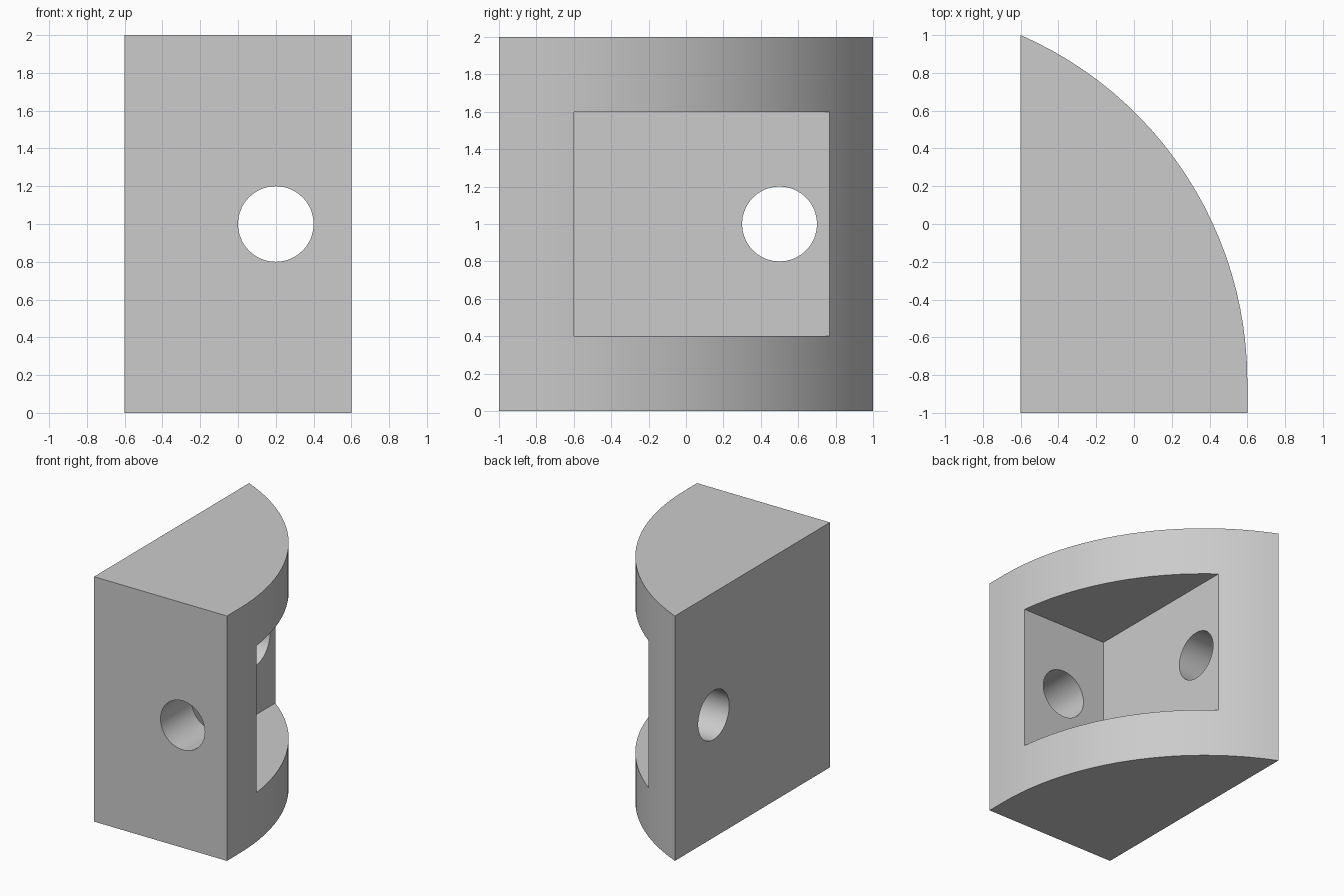
import bpy
import bmesh
from math import pi, asin, sin, cos
from mathutils import Matrix, Vector

old = bpy.data.objects.get("Cube")
if old:
    bpy.data.objects.remove(old, do_unlink=True)

RADIUS = 2.0
CENTRE = Vector((-1.4, 1 - (RADIUS**2 - 0.8**2) ** 0.5))
STEPS = 24

grey = bpy.data.materials.new("plain grey")
grey.use_nodes = True
colour = (0.6, 0.6, 0.6, 1)
grey.diffuse_color = colour
grey.node_tree.nodes["Principled BSDF"].inputs["Base Color"].default_value = colour


def make_object(name, bm):
    bmesh.ops.recalc_face_normals(bm, faces=bm.faces)
    mesh = bpy.data.meshes.new(name)
    bm.to_mesh(mesh)
    bm.free()
    mesh.materials.append(grey)
    obj = bpy.data.objects.new(name, mesh)
    bpy.context.collection.objects.link(obj)
    return obj


def box(name, low, high):
    low, high = Vector(low), Vector(high)
    bm = bmesh.new()
    matrix = Matrix.Translation((low + high) / 2) @ Matrix.Diagonal((*(high - low), 1))
    bmesh.ops.create_cube(bm, size=1, matrix=matrix)
    return make_object(name, bm)


def drill(name, centre, axis, length):
    bm = bmesh.new()
    matrix = Matrix.Translation(centre) @ Matrix.Rotation(pi / 2, 4, axis)
    bmesh.ops.create_cone(bm, cap_ends=True, segments=64, radius1=0.2,
                          radius2=0.2, depth=length, matrix=matrix)
    return make_object(name, bm)


def cut(target, cutter):
    cutter.hide_render = True
    mod = target.modifiers.new(cutter.name, "BOOLEAN")
    mod.operation = "DIFFERENCE"
    mod.solver = "EXACT"
    mod.object = cutter
    bpy.context.view_layer.objects.active = target
    bpy.ops.object.modifier_apply(modifier=mod.name)
    bpy.data.objects.remove(cutter, do_unlink=True)


# Block: flat front and side, with one curved side
end_angle = asin((1 - CENTRE.y) / RADIUS)
outline = [(-0.6, -1), (0.6, -1)]
for i in range(STEPS + 1):
    a = end_angle * i / STEPS
    outline.append((CENTRE.x + RADIUS * cos(a), CENTRE.y + RADIUS * sin(a)))
bm = bmesh.new()
base = bm.faces.new([bm.verts.new((x, y, 0)) for x, y in outline])
extruded = bmesh.ops.extrude_face_region(bm, geom=[base], use_keep_orig=True)
top = [v for v in extruded["geom"] if isinstance(v, bmesh.types.BMVert)]
bmesh.ops.translate(bm, verts=top, vec=(0, 0, 2))
block = make_object("curved_block", bm)

# Pocket opening through the curved side
cut(block, box("pocket_cutter", (-0.2, -0.6, 0.4), (1, 1.4, 1.6)))

# Round holes through the front wall and the flat side wall
cut(block, drill("front_hole_cutter", (0.2, -0.8, 1), "X", 0.6))
cut(block, drill("side_hole_cutter", (-0.4, 0.5, 1), "Y", 0.6))

# Smooth the curved walls and keep the edges sharp
bpy.ops.object.select_all(action="DESELECT")
block.select_set(True)
bpy.context.view_layer.objects.active = block
bpy.ops.object.shade_smooth_by_angle(angle=pi / 6)
